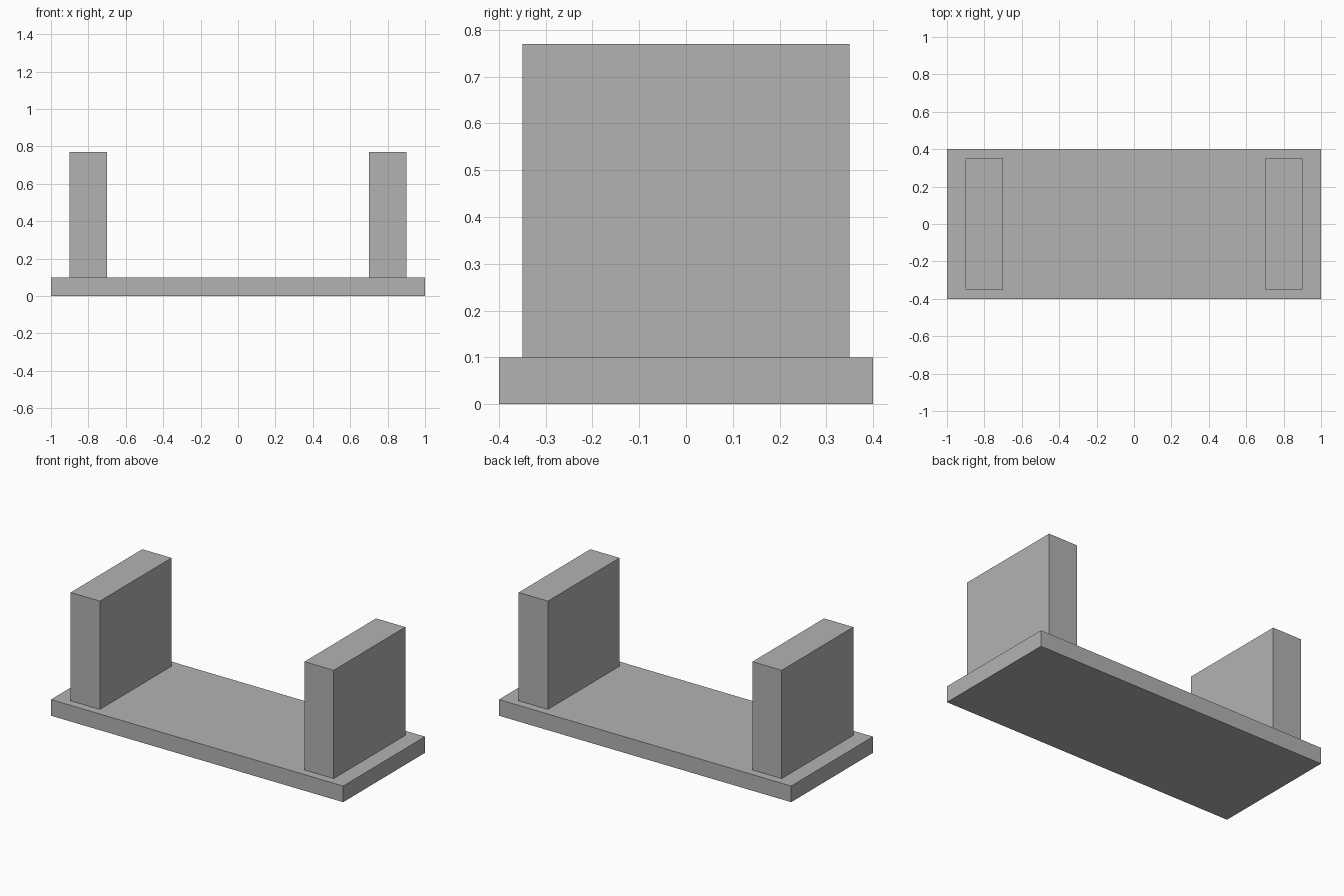
import bpy

# Remove the default cube
default = bpy.data.objects.get("Cube")
if default:
    bpy.data.objects.remove(default, do_unlink=True)

# Single grey finish
grey = bpy.data.materials.new("plain_grey")
grey.use_nodes = True
colour = (0.45, 0.45, 0.45, 1)
grey.diffuse_color = colour
grey.node_tree.nodes["Principled BSDF"].inputs["Base Color"].default_value = colour


def block(name, size, x, bottom):
    """Box of the given size, resting at height bottom."""
    bpy.ops.mesh.primitive_cube_add(size=1, location=(x, 0, bottom + size[2] / 2))
    obj = bpy.context.object
    obj.name = name
    obj.scale = size
    bpy.ops.object.transform_apply(location=False, rotation=False, scale=True)
    obj.data.materials.append(grey)
    return obj


# Flat base slab
base_height = 0.1
block("base_plate", (2, 0.8, base_height), 0, 0)

# Two upright end walls standing on the slab
for side, sign in (("left", 1), ("right", -1)):
    block(f"{side}_upright", (0.2, 0.7, 0.67), sign * 0.8, base_height)
